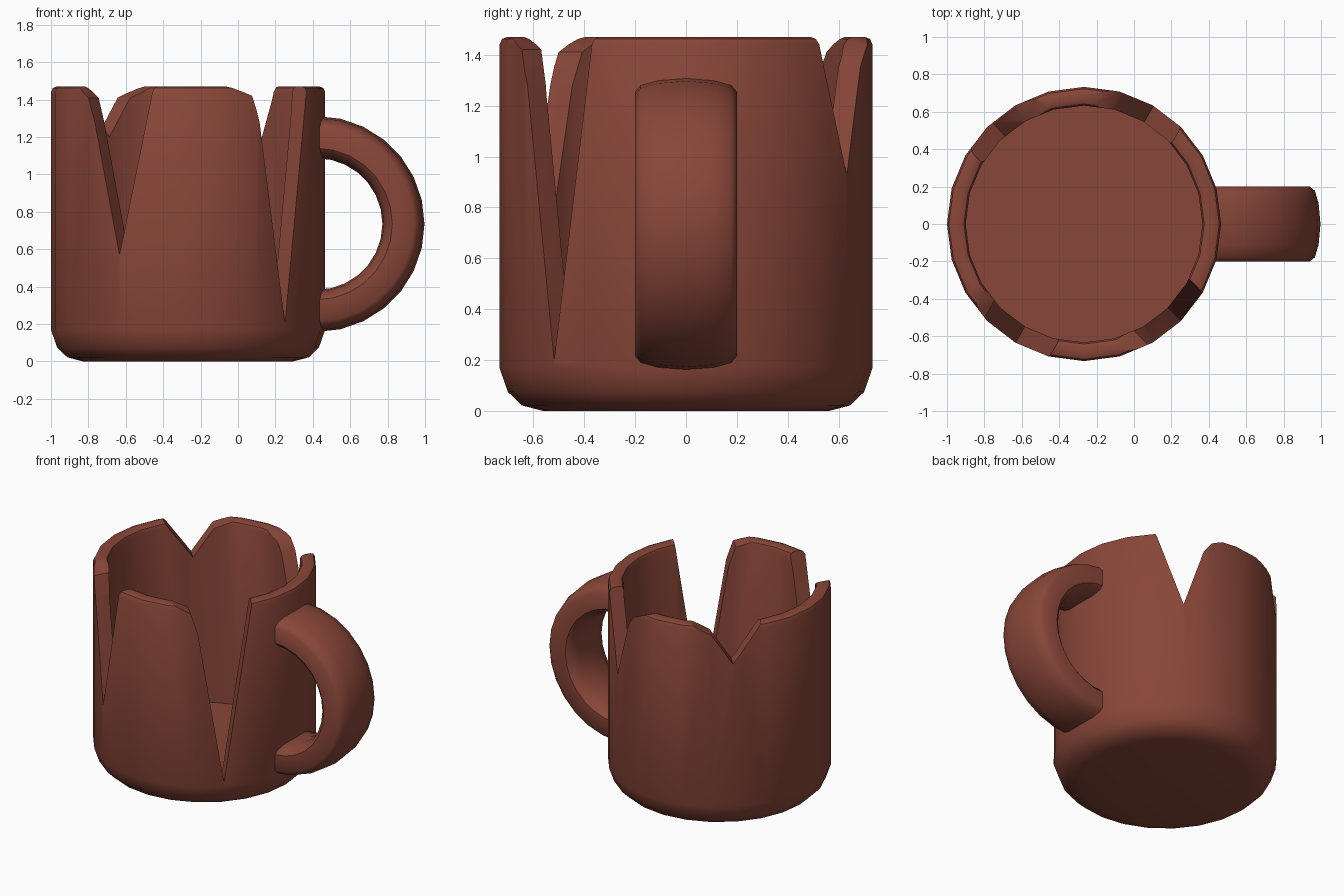
import bpy, bmesh, math
from mathutils import Vector

if "Cube" in bpy.data.objects:
    bpy.data.objects.remove(bpy.data.objects["Cube"])

CX, R, H = -0.267, 0.733, 1.47
clay = bpy.data.materials.new("terracotta")
clay.diffuse_color = (0.25, 0.062, 0.041, 1)
clay.use_nodes = True
clay.node_tree.nodes["Principled BSDF"].inputs["Base Color"].default_value = clay.diffuse_color


def make(name, bm):
    bmesh.ops.recalc_face_normals(bm, faces=bm.faces[:])
    me = bpy.data.meshes.new(name)
    bm.to_mesh(me)
    bm.free()
    me.materials.append(clay)
    ob = bpy.data.objects.new(name, me)
    bpy.context.collection.objects.link(ob)
    return ob


def smooth(ob, angle):
    bpy.ops.object.select_all(action='DESELECT')
    ob.select_set(True)
    bpy.context.view_layer.objects.active = ob
    bpy.ops.object.shade_smooth_by_angle(angle=math.radians(angle))


# Mug body: lathed 24-sided profile, outer wall, rounded rim, inner wall
profile = [(0.56, 0), (0.645, 0.022), (0.7, 0.075), (R, 0.17), (R, H - 0.03),
           (R - 0.01, H - 0.008), (R - 0.03, H), (0.66, H), (0.642, H - 0.008),
           (0.633, H - 0.03), (0.633, 0.15)]
bm = bmesh.new()
N = 24
rings = [[bm.verts.new((CX + r * math.cos(k * math.tau / N), r * math.sin(k * math.tau / N), z))
          for k in range(N)] for r, z in profile]
for a, b in zip(rings, rings[1:]):
    for k in range(N):
        j = (k + 1) % N
        bm.faces.new((a[k], a[j], b[j], b[k]))
bm.faces.new(rings[0])
bm.faces.new(rings[-1])
body = make("mug_body", bm)

# Broken V notches: angle around the mug, then (sideways, height) outline
notches = [
    (240, [(-0.30, 1.47), (-0.21, 1.41), (-0.165, 1.28), (0, 0.57), (0.195, 1.47)]),
    (-45, [(-0.33, 1.47), (-0.214, 1.42), (-0.17, 1.28), (0, 0.2), (0.19, 1.47)]),
    (59.5, [(-0.185, 1.47), (0, 0.93), (0.136, 1.35), (0.19, 1.42), (0.29, 1.47)]),
    (132, [(-0.27, 1.47), (-0.14, 1.41), (0, 1.2), (0.19, 1.47)]),
]
for i, (deg, pts) in enumerate(notches):
    a = math.radians(deg)
    out = Vector((math.cos(a), math.sin(a), 0))
    side = Vector((-math.sin(a), math.cos(a), 0))
    outline = [(pts[0][0], 1.7)] + pts + [(pts[-1][0], 1.7)]
    bm = bmesh.new()
    near, far = [[bm.verts.new(Vector((CX, 0, z)) + out * d + side * t) for t, z in outline]
                 for d in (0.4, 0.95)]
    n = len(outline)
    bm.faces.new(near)
    bm.faces.new(far)
    for k in range(n):
        j = (k + 1) % n
        bm.faces.new((near[k], near[j], far[j], far[k]))
    cutter = make(f"notch_cutter_{i}", bm)
    cutter.hide_render = True
    mod = body.modifiers.new("notch", 'BOOLEAN')
    mod.operation, mod.solver, mod.object = 'DIFFERENCE', 'EXACT', cutter
    bpy.ops.object.select_all(action='DESELECT')
    body.select_set(True)
    bpy.context.view_layer.objects.active = body
    bpy.ops.object.modifier_apply(modifier=mod.name)
    bpy.data.objects.remove(cutter)
smooth(body, 35)

# Handle: wide rounded strap swept through a half circle
half = [(0.577, 0), (0.567, 0.11), (0.547, 0.178), (0.52, 0.2),
        (0.405, 0.2), (0.38, 0.178), (0.36, 0.11), (0.352, 0)]
section = half + [(r, -y) for r, y in half[-2:0:-1]]
bm = bmesh.new()
S = 14
loops = []
for s in range(S + 1):
    a = -math.pi / 2 + math.pi * s / S
    loops.append([bm.verts.new((0.42 + r * math.cos(a), y, 0.735 + r * math.sin(a)))
                  for r, y in section])
n = len(section)
for a, b in zip(loops, loops[1:]):
    for k in range(n):
        j = (k + 1) % n
        bm.faces.new((a[k], a[j], b[j], b[k]))
bm.faces.new(loops[0])
bm.faces.new(loops[-1])
handle = make("handle", bm)
smooth(handle, 40)
